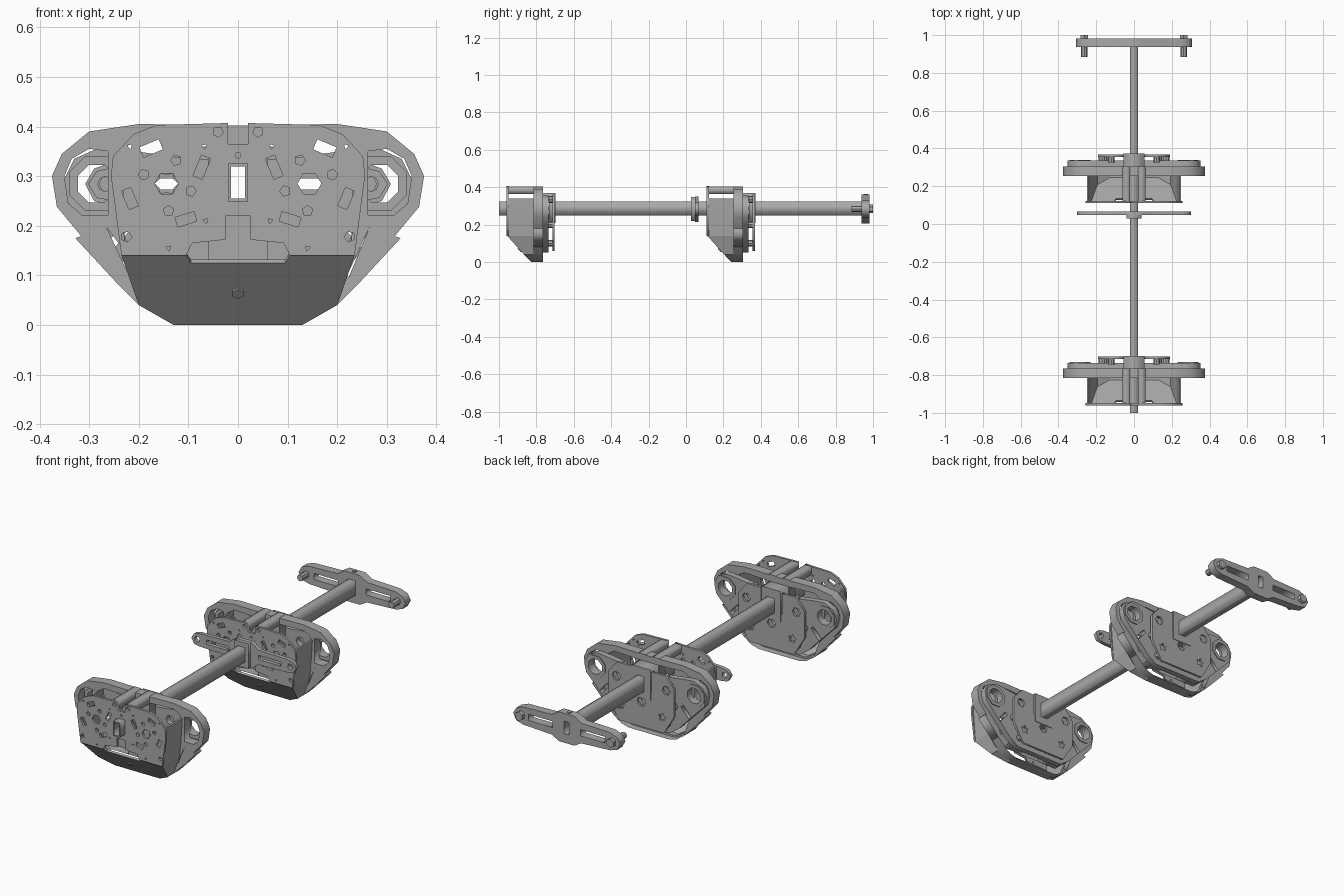
import bpy, bmesh, math
from mathutils import Vector, Matrix

cube = bpy.data.objects.get("Cube")
if cube:
    bpy.data.objects.remove(cube, do_unlink=True)

grey = bpy.data.materials.new("machine_grey")
grey.use_nodes = True
grey.diffuse_color = (0.4, 0.4, 0.4, 1)
grey.node_tree.nodes["Principled BSDF"].inputs["Base Color"].default_value = (0.4, 0.4, 0.4, 1)


def add_object(name, mesh):
    ob = bpy.data.objects.new(name, mesh)
    bpy.context.collection.objects.link(ob)
    mesh.materials.clear()
    mesh.materials.append(grey)
    return ob


# Flat outlines in the x-z plane
def ngon(x, z, r, n=8, turn=0.0, inner=1.0):
    return [(x + (r if i % 2 == 0 else r * inner) * math.cos(turn + math.tau * i / n),
             z + (r if i % 2 == 0 else r * inner) * math.sin(turn + math.tau * i / n))
            for i in range(n)]


def rect(x, z, w, h, angle=0.0):
    c, s = math.cos(angle), math.sin(angle)
    return [(x + a * w / 2 * c - b * h / 2 * s, z + a * w / 2 * s + b * h / 2 * c)
            for a, b in ((-1, -1), (1, -1), (1, 1), (-1, 1))]


def flip(points):
    return [(-x, z) for x, z in points]


def both(holes):
    return holes + [flip(h) for h in holes]


def symmetric(half):
    """Closed outline from its right half."""
    return half + [(-x, z) for x, z in reversed(half) if abs(x) > 1e-6]


def plate(name, outline, y0, y1, holes=()):
    """Filled outline with holes, given thickness along y."""
    curve = bpy.data.curves.new(name, 'CURVE')
    curve.dimensions = '2D'
    curve.fill_mode = 'BOTH'
    curve.extrude = (y1 - y0) / 2
    for loop in [outline, *holes]:
        spline = curve.splines.new('POLY')
        spline.points.add(len(loop) - 1)
        for p, (x, z) in zip(spline.points, loop):
            p.co = (x, z, 0, 1)
        spline.use_cyclic_u = True
    temp = bpy.data.objects.new(name, curve)
    bpy.context.collection.objects.link(temp)
    bpy.context.view_layer.update()
    mesh = bpy.data.meshes.new_from_object(temp.evaluated_get(bpy.context.evaluated_depsgraph_get()))
    bpy.data.objects.remove(temp, do_unlink=True)
    mesh.transform(Matrix.Translation((0, (y0 + y1) / 2, 0)) @ Matrix.Rotation(math.pi / 2, 4, 'X'))
    return add_object(name, mesh)


def stud(name, loc, r, depth, axis, sides=8):
    """Small cylinder pointing along an axis."""
    bm = bmesh.new()
    turn = Vector(axis).to_track_quat('Z', 'Y').to_matrix().to_4x4()
    bmesh.ops.create_cone(bm, cap_ends=True, segments=sides, radius1=r, radius2=r, depth=depth,
                          matrix=Matrix.Translation(loc) @ turn)
    mesh = bpy.data.meshes.new(name)
    bm.to_mesh(mesh)
    bm.free()
    return add_object(name, mesh)


BAR = rect(0, 0.287, 0.04, 0.076)
LOBE = (0.285, 0.285)


# Hollow sloping underside and side walls
def shell(dy):
    bm = bmesh.new()
    front, back = -0.956, -0.8
    chain = [(0.17, 0.4), (0.25, 0.34), (0.245, 0.26), (0.235, 0.14)]

    def face(points):
        bm.faces.new([bm.verts.new((x, y + dy, z)) for x, y, z in points])

    low, floor = (-0.866, 0.04), (-0.828, 0.0)
    slope = [(0.235, front, 0.14), (0.105, front, 0.14), (0.095, -0.942, 0.125)]
    rim = [(0.13, floor[0], floor[1]), (0.2, low[0], low[1])]
    mirror = lambda pts: [(-x, y, z) for x, y, z in reversed(pts)]
    face(slope + mirror(slope) + mirror(rim) + rim)
    for s in (1, -1):
        for (x0, z0), (x1, z1) in zip(chain[1:], chain[2:]):
            face([(s * x0, front, z0), (s * x1, front, z1), (s * x1, back, z1), (s * x0, back, z0)])
        face([(s * 0.235, front, 0.14), (s * 0.2, *low), (s * 0.2, back, 0.04), (s * 0.235, back, 0.14)])
        face([(s * 0.2, *low), (s * 0.13, *floor), (s * 0.13, back, 0), (s * 0.2, back, 0.04)])
    face([(-0.13, *floor), (0.13, *floor), (0.13, back, 0), (-0.13, back, 0)])
    bmesh.ops.remove_doubles(bm, verts=bm.verts, dist=1e-5)
    bmesh.ops.recalc_face_normals(bm, faces=bm.faces)
    up = next(f for f in bm.faces if len(f.verts) > 6)
    if up.normal.z > 0:
        bmesh.ops.reverse_faces(bm, faces=bm.faces)
    mesh = bpy.data.meshes.new("underside_shell")
    bm.to_mesh(mesh)
    bm.free()
    mod = add_object("underside_shell", mesh).modifiers.new("thickness", 'SOLIDIFY')
    mod.thickness = 0.01
    mod.offset = -1


def housing(dy):
    # Perforated front plate with a notch for the bar
    outline = symmetric([(0.02, 0.365), (0.02, 0.407), (0.165, 0.403), (0.21, 0.385), (0.252, 0.34),
                         (0.256, 0.3), (0.235, 0.14), (0.105, 0.14), (0.092, 0.165), (0.025, 0.172), (0.025, 0.22)])
    holes = [ngon(x, z, 0.011, 5, x * 20) for x, z in
             ((0.04, 0.389), (0.125, 0.332), (0.19, 0.303), (0.095, 0.27), (0.14, 0.23), (0.225, 0.178))]
    holes += [ngon(x, z, 0.006, 3, 0.3) for x, z in ((0.068, 0.36), (0.218, 0.36), (0.065, 0.21), (0.14, 0.155))]
    holes += [rect(0.175, 0.356, 0.042, 0.022, -0.4), rect(0.073, 0.318, 0.02, 0.045, 0.4),
              rect(0.218, 0.255, 0.02, 0.04, -0.4), rect(0.105, 0.213, 0.04, 0.02, -0.3),
              ngon(0.144, 0.285, 0.024, 6)]
    plate("front_plate", outline, -0.96 + dy, -0.948 + dy, both(holes) + [BAR, ngon(0, 0.342, 0.006, 6)])
    shell(dy)
    stud("slope_bolt", (0, -0.889 + dy, 0.065), 0.013, 0.008, (0, -0.14, -0.13), 6)

    # Wide wing frame with open windows
    wing = symmetric([(0, 0.402), (0.2, 0.405), (0.3, 0.39), (0.355, 0.345), (0.375, 0.3),
                      (0.365, 0.238), (0.2, 0.04), (0.16, 0.012), (0.115, 0.0), (0, 0.0)])
    windows = [[(0.262, 0.35), (0.3, 0.355), (0.335, 0.335), (0.35, 0.3), (0.342, 0.245), (0.315, 0.222),
                (0.262, 0.222)],
               [(0.265, 0.197), (0.328, 0.175), (0.24, 0.08), (0.22, 0.1)],
               [(0.06, 0.37), (0.2, 0.375), (0.24, 0.35), (0.24, 0.2), (0.17, 0.07), (0.06, 0.07)]]
    plate("wing_frame", wing, -0.815 + dy, -0.765 + dy, both(windows) + [BAR])

    # Lobed rear plate with octagonal eyes
    lobes = symmetric([(0, 0.33), (0.1, 0.335), (0.22, 0.352), (0.28, 0.357), (0.33, 0.335), (0.352, 0.29),
                       (0.34, 0.24), (0.3, 0.2), (0.19, 0.085), (0.14, 0.05), (0, 0.05)])
    slots = both([ngon(*LOBE, 0.044, 8, math.pi / 8), rect(0.235, 0.185, 0.018, 0.07, 0.72)])
    plate("rear_lobed_plate", lobes, -0.765 + dy, -0.735 + dy,
          slots + [BAR, ngon(0.144, 0.285, 0.024, 6), ngon(-0.144, 0.285, 0.024, 12, 0, 0.7), ngon(0, 0.19, 0.025, 6)])
    for s in (1, -1):
        plate("eye_ring", ngon(s * LOBE[0], LOBE[1], 0.06, 8, math.pi / 8), -0.775 + dy, -0.73 + dy,
              [ngon(s * LOBE[0], LOBE[1], 0.041, 8, math.pi / 8)])
        # Bridge rails above the bar
        plate("bridge_rail", rect(s * 0.04, 0.385, 0.04, 0.04), -0.95 + dy, -0.765 + dy)
        for x, z in ((0.12, 0.335), (0.13, 0.1), (0.17, 0.2)):
            stud("standoff", (s * x, -0.725 + dy, z), 0.018, 0.04, (0, 1, 0))

    # Rear cover and the block that clamps the bar
    cover = symmetric([(0, 0.25), (0.06, 0.25), (0.06, 0.36), (0.14, 0.36), (0.19, 0.3),
                       (0.19, 0.16), (0.13, 0.06), (0, 0.06)])
    plate("rear_cover", cover, -0.714 + dy, -0.702 + dy,
          both([ngon(0.12, 0.14, 0.024, 10, 0.2, 0.55), ngon(0.144, 0.285, 0.024, 6)]) + [ngon(0, 0.19, 0.025, 6)])
    plate("clamp_block", rect(0, 0.29, 0.11, 0.16), -0.765 + dy, -0.698 + dy, [BAR])
    for y in (-0.93, -0.85):
        stud("bar_screw", (0, y + dy, 0.326), 0.01, 0.008, (0, 0, 1), 6)


for offset in (0, 1.07):
    housing(offset)

# Long hollow bar
plate("main_bar", BAR, -1.0, 0.95, [rect(0, 0.287, 0.028, 0.064)])

# Thin middle crossbar
cross_slots = both([rect(0.15, 0.284, 0.13, 0.022), ngon(0.268, 0.284, 0.015)])
middle = symmetric([(0.045, 0.35), (0.085, 0.322), (0.25, 0.318), (0.285, 0.31), (0.302, 0.284),
                    (0.285, 0.256), (0.25, 0.25), (0.085, 0.246), (0.045, 0.215)])
plate("middle_crossbar", middle, 0.047, 0.067, cross_slots + [BAR])
plate("middle_hub", rect(0, 0.284, 0.08, 0.13), 0.028, 0.05, [BAR])

# Thick end crossbar with pegs
end = symmetric([(0.045, 0.36), (0.085, 0.335), (0.25, 0.33), (0.29, 0.315), (0.308, 0.284),
                 (0.29, 0.25), (0.25, 0.238), (0.085, 0.23), (0.045, 0.207)])
plate("end_crossbar", end, 0.938, 0.982, both([rect(0.15, 0.284, 0.14, 0.032)]) + [rect(0, 0.287, 0.028, 0.064)])
for side in (1, -1):
    stud("end_peg", (side * 0.263, 0.915, 0.284), 0.017, 0.06, (0, 1, 0))
    stud("end_nut", (side * 0.263, 0.99, 0.284), 0.023, 0.02, (0, 1, 0), 6)
stud("end_screw", (0, 0.96, 0.361), 0.012, 0.006, (0, 0, 1), 6)
